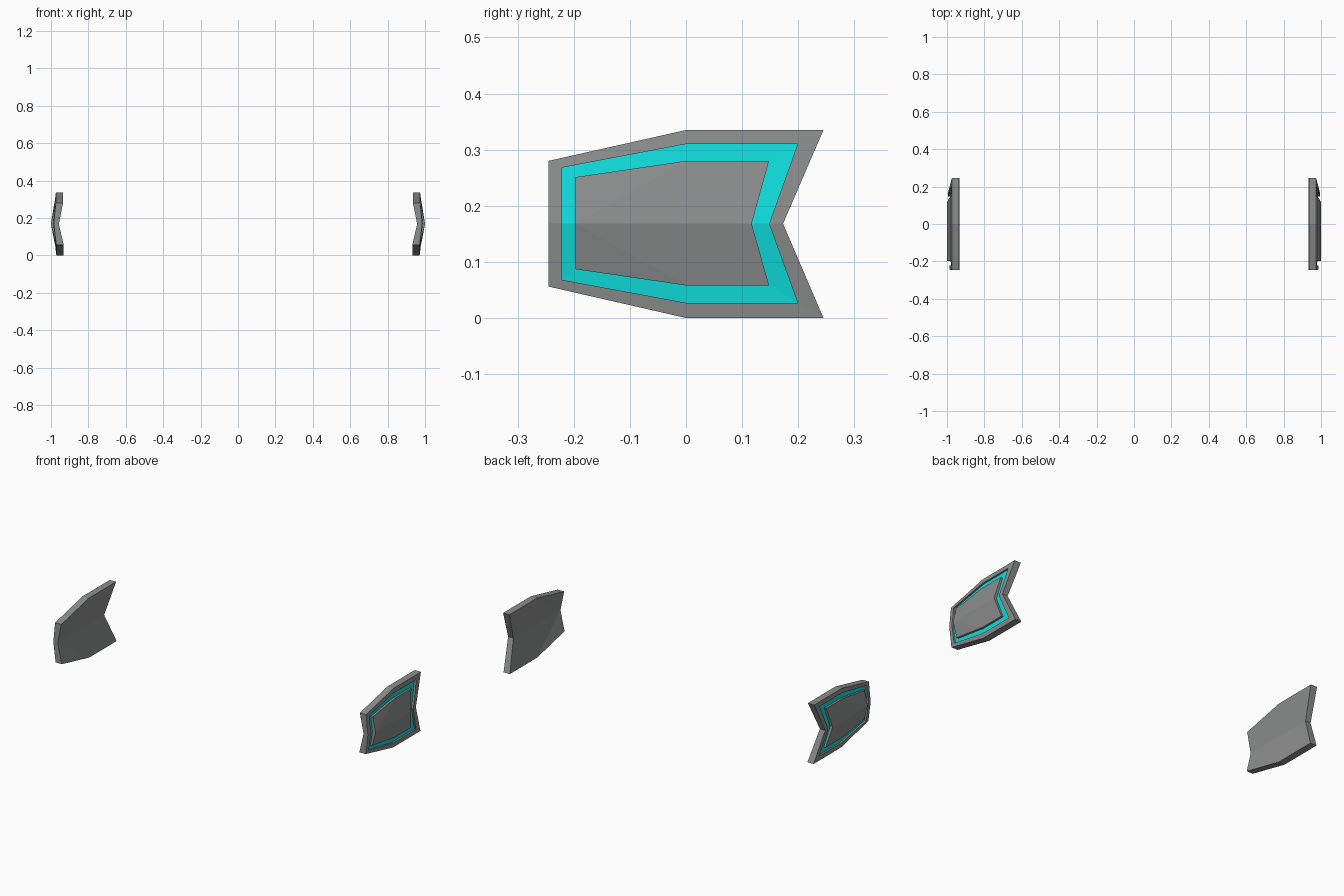
import bpy, bmesh

if "Cube" in bpy.data.objects:
    bpy.data.objects.remove(bpy.data.objects["Cube"])

def mat(name, col):
    m = bpy.data.materials.new(name)
    m.diffuse_color = (*col, 1)
    m.use_nodes = True
    m.node_tree.nodes["Principled BSDF"].inputs["Base Color"].default_value = m.diffuse_color
    return m

grey = mat("warm grey", (0.265, 0.275, 0.27))
cyan = mat("bright cyan", (0.005, 0.74, 0.74))
MID = 0.168

def outline(front, back, notch, z_front, z_top, z_low_front, z_low):
    # loop of (y, z): ridge front, over the top, ridge back, under the bottom
    return [(front, MID), (front, z_front), (0, z_top), (back, z_top),
            (notch, MID), (back, z_low), (0, z_low), (front, z_low_front)]

rim = outline(-0.245, 0.245, 0.173, 0.280, 0.335, 0.056, 0.0)
outer = outline(-0.221, 0.199, 0.148, 0.268, 0.310, 0.068, 0.027)
inner = outline(-0.197, 0.148, 0.117, 0.251, 0.280, 0.087, 0.058)

bm = bmesh.new()

def ring(pts, edge, ridge_front, ridge_back):
    xs = [ridge_front, edge, edge, edge, ridge_back, edge, edge, edge]
    # the lower half leans in very slightly
    return [bm.verts.new((x - (0.003 if z < MID else 0), y, z))
            for x, (y, z) in zip(xs, pts)]

def bridge(a, b, index=0):
    for i in range(8):
        j = (i + 1) % 8
        bm.faces.new((a[i], a[j], b[j], b[i])).material_index = index

def cap(r):
    # two creased halves fanned from the front of the ridge
    for ids in ((0, 1, 2), (0, 2, 3, 4), (0, 4, 5, 6), (0, 6, 7)):
        bm.faces.new([r[i] for i in ids])

# shell from the inside face, over the frame, down the groove, up to the panel
rings = [ring(rim, 0.935, 0.958, 0.960),
         ring(rim, 0.974, 0.985, 0.993),
         ring(outer, 0.977, 0.988, 0.995),
         ring(outer, 0.967, 0.979, 0.984),
         ring(inner, 0.970, 0.980, 0.984),
         ring(inner, 0.982, 1.0, 1.0)]
for k in range(5):
    bridge(rings[k], rings[k + 1], 1 if k == 3 else 0)
cap(rings[0])
cap(rings[-1])
bmesh.ops.recalc_face_normals(bm, faces=bm.faces)

me = bpy.data.meshes.new("side_plates")
bm.to_mesh(me)
bm.free()
me.materials.append(grey)
me.materials.append(cyan)
plates = bpy.data.objects.new("side_plates", me)
bpy.context.collection.objects.link(plates)

# opposite plate
mirror = plates.modifiers.new("mirror", 'MIRROR')
mirror.use_axis = (True, False, False)
mirror.use_mirror_merge = False
